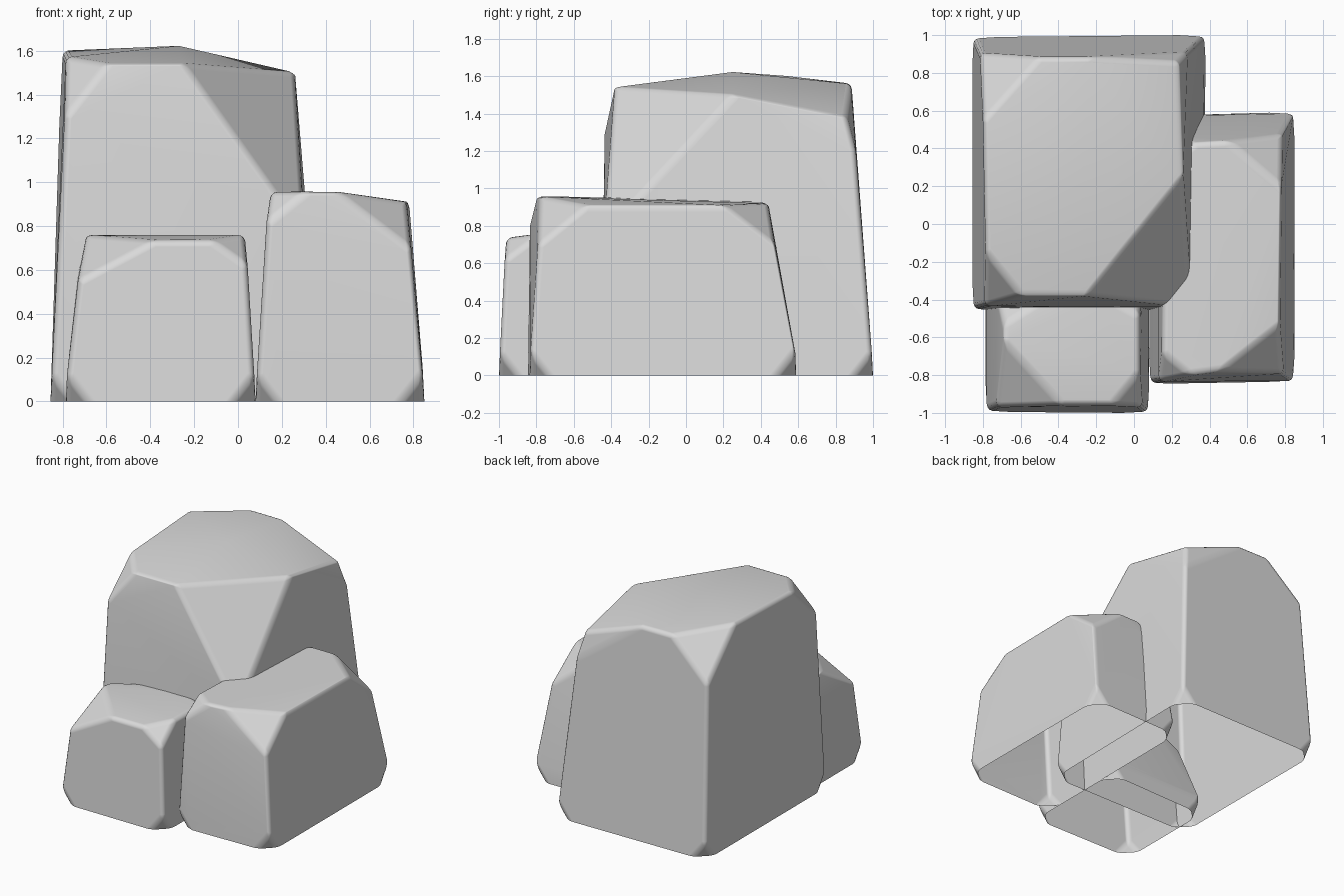
import bpy, bmesh, math

if "Cube" in bpy.data.objects:
    bpy.data.objects.remove(bpy.data.objects["Cube"])

stone = bpy.data.materials.new("grey stone")
stone.diffuse_color = (0.7, 0.7, 0.7, 1)
stone.use_nodes = True
stone.node_tree.nodes["Principled BSDF"].inputs["Base Color"].default_value = stone.diffuse_color


def rock(name, base, upper, chip=0.1):
    """Chiselled block: chipped base corners + upper points, hulled and softened."""
    pts = list(upper)
    cx = sum(p[0] for p in base) / 4
    cy = sum(p[1] for p in base) / 4
    for x, y in base:
        sx = 1 if x < cx else -1
        sy = 1 if y < cy else -1
        pts += [(x + sx * chip, y, 0), (x, y + sy * chip, 0),
                (x + sx * 0.005, y + sy * 0.005, chip * 1.2)]
    bm = bmesh.new()
    for p in pts:
        bm.verts.new(p)
    bmesh.ops.convex_hull(bm, input=bm.verts[:])
    loose = [v for v in bm.verts if not v.link_faces]
    bmesh.ops.delete(bm, geom=loose, context='VERTS')
    bmesh.ops.dissolve_limit(bm, angle_limit=math.radians(3),
                             verts=bm.verts[:], edges=bm.edges[:])
    bmesh.ops.recalc_face_normals(bm, faces=bm.faces[:])
    # underside is open
    under = [f for f in bm.faces if all(v.co.z < 0.001 for v in f.verts)]
    bmesh.ops.delete(bm, geom=under, context='FACES')
    for f in bm.faces:
        f.smooth = True
    me = bpy.data.meshes.new(name)
    bm.to_mesh(me)
    bm.free()
    me.materials.append(stone)
    ob = bpy.data.objects.new(name, me)
    bpy.context.collection.objects.link(ob)
    bev = ob.modifiers.new("soft edges", 'BEVEL')
    bev.width = 0.03
    bev.segments = 3
    bev.limit_method = 'ANGLE'
    bev.angle_limit = math.radians(14)
    bev.harden_normals = True
    return ob


# tall rock at the back left
rock("tall_rock",
     [(-.855, -.455), (.36, -.455), (.38, 1.0), (-.855, .99)],
     [(-.27, .25, 1.622),
      (-.25, -.38, 1.54), (.26, .25, 1.50), (.305, -.44, .76),
      (-.60, -.38, 1.54), (-.785, -.15, 1.57), (-.79, -.435, 1.30),
      (-.25, .885, 1.56), (.285, .91, 1.18), (.24, .86, 1.38),
      (-.50, .885, 1.56), (-.80, .55, 1.60), (-.815, .905, 1.27)])

# medium rock on the right
rock("right_rock",
     [(.08, -.845), (.85, -.835), (.85, .59), (.09, .575)],
     [(.45, -.78, .957),
      (.77, -.53, .91), (.79, -.79, .70),
      (.30, -.80, .957), (.15, -.68, .957), (.13, -.835, .82),
      (.50, .44, .92), (.78, .20, .91), (.785, .475, .70),
      (.33, .43, .925), (.16, .30, .935), (.13, .48, .70)])

# small rock at the front left, its back sloping into the tall one
rock("small_rock",
     [(-.785, -.995), (.08, -1.0), (.08, -.16), (-.785, -.18)],
     [(-.38, -.96, .735), (-.69, -.62, .76), (-.73, -.97, .55),
      (-.12, -.96, .735), (.03, -.78, .76), (.045, -.97, .62),
      (-.45, -.38, .745), (-.69, -.53, .75), (-.73, -.36, .58),
      (-.15, -.38, .755), (.03, -.48, .76), (.045, -.34, .60)])
